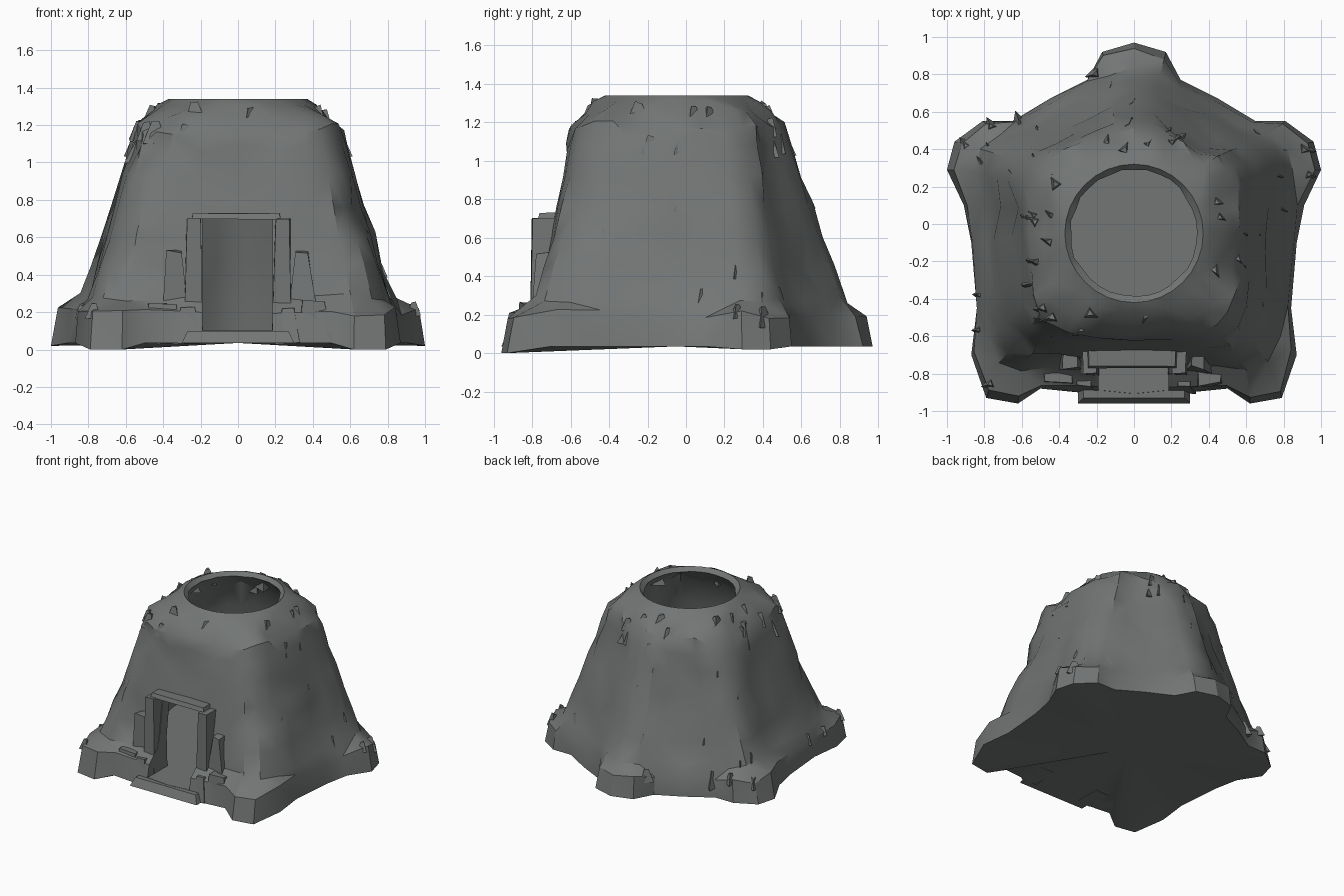
import bpy, bmesh, math, random
from mathutils import Vector

random.seed(11)
if "Cube" in bpy.data.objects:
    bpy.data.objects.remove(bpy.data.objects["Cube"])

rock = bpy.data.materials.new("grey_rock")
rock.use_nodes = True
COLOR = (0.17, 0.18, 0.178, 1)
rock.diffuse_color = COLOR
rock.node_tree.nodes["Principled BSDF"].inputs["Base Color"].default_value = COLOR

# Half outlines, running from the front around the left side to the back
FOOT = [(0, -.93), (.3, -.9), (.5, -.88), (.62, -.96), (.79, -.93), (.87, -.7),
        (.84, -.45), (.87, -.1), (.91, .1), (1, .29), (.96, .44), (.81, .55),
        (.65, .55), (.45, .67), (.25, .77), (.17, .92), (0, .97)]
BODY = [(0, -.76), (.25, -.76), (.45, -.76), (.6, -.78), (.72, -.74), (.78, -.6),
        (.8, -.42), (.8, -.1), (.81, .1), (.84, .28), (.82, .4), (.72, .48),
        (.58, .52), (.42, .62), (.26, .72), (.14, .8), (0, .83)]
CROWN = [(0, -.6), (.2, -.6), (.35, -.58), (.44, -.54), (.5, -.48), (.54, -.38),
         (.55, -.25), (.56, -.05), (.56, .08), (.55, .2), (.5, .3), (.44, .36),
         (.36, .4), (.27, .44), (.18, .48), (.1, .51), (0, .52)]


def full(half):
    return [Vector(p) for p in half] + [Vector((-x, y)) for x, y in half[-2:0:-1]]


FOOT, BODY, CROWN = full(FOOT), full(BODY), full(CROWN)
N = len(FOOT)


def blend(a, b, t, z, jitter=0.0, scale=1.0, dents=0.0):
    """Ring between two outlines; dents is the share of points knocked inward."""
    ring = []
    for p, q in zip(a, b):
        v = p.lerp(q, t) * scale * random.uniform(1 - jitter, 1 + jitter)
        if random.random() < dents:
            v *= .95
        ring.append(Vector((v.x, v.y, z + random.uniform(-jitter, jitter) * 2)))
    return ring


def circle(r, z, jitter=0.0):
    ring = []
    for i in range(N):
        a = math.tau * i / N
        s = r * random.uniform(1 - jitter, 1 + jitter)
        ring.append(Vector((s * math.sin(a), -.05 - s * math.cos(a), z)))
    return ring


def finish(name, bm):
    bmesh.ops.recalc_face_normals(bm, faces=bm.faces)
    mesh = bpy.data.meshes.new(name)
    bm.to_mesh(mesh)
    bm.free()
    mesh.materials.append(rock)
    ob = bpy.data.objects.new(name, mesh)
    bpy.context.collection.objects.link(ob)
    return ob


def block(name, x, y, z, inset=0.0, jitter=0.0):
    """Box between ranges, its top drawn in by inset."""
    bm = bmesh.new()
    bmesh.ops.create_cube(bm, size=1)
    for v in bm.verts:
        k = inset if v.co.z > 0 else 0
        v.co = [(r[0] + k) if c < 0 else (r[1] - k)
                for c, r in zip(v.co[:2], (x, y))] + [z[0] if v.co.z < 0 else z[1]]
        v.co += Vector([random.uniform(-jitter, jitter) for _ in range(3)])
    return finish(name, bm)


# Outer slopes, from the feet up to the crater lip
base = blend(FOOT, BODY, 0, .035)
for i, p in enumerate(base):
    if min(i, N - i) in (3, 4, 9, 10):
        p.z = 0 if p.y < 0 else .02
rings = [base, blend(FOOT, BODY, .24, .2, .015), blend(BODY, CROWN, 0, .28, .012)]
for t in (.18, .36, .54, .72, .88):
    rings.append(blend(BODY, CROWN, t * (1.12 - .12 * t), .28 + .9 * t, .012, 1, .12))
rings.append(blend(BODY, CROWN, 1, 1.18, .015, 1, .25))
rings += [blend(BODY, CROWN, 1, 1.25, .012, .87, .25), circle(.43, 1.31, .03),
          circle(.37, 1.34)]

# Thin walled cavity, from the lip down to the floor
rings += [circle(.34, 1.31, .02), blend(BODY, CROWN, 1, 1.18, .015, .82)]
for t in (.75, .5, .25):
    rings.append(blend(BODY, CROWN, t, .28 + .9 * t, .02, .87))
rings.append(blend(BODY, CROWN, 0, .1, 0, .89))

bm = bmesh.new()
loops = [[bm.verts.new(p) for p in ring] for ring in rings]
for low, high in zip(loops, loops[1:]):
    for i in range(N):
        j = (i + 1) % N
        bm.faces.new((low[i], low[j], high[j], high[i]))
for loop, z in ((loops[0], .035), (loops[-1], .1)):
    hub = bm.verts.new((0, -.05, z))
    for i in range(N):
        bm.faces.new((loop[i], loop[(i + 1) % N], hub))
bmesh.ops.triangulate(bm, faces=bm.faces)
mound = finish("rock_mound", bm)

# Doorway cut through the front wall
cutter = block("doorway_cutter", (-.19, .185), (-1.2, -.4), (.102, .71))
cutter.hide_render = True
mod = mound.modifiers.new("doorway", 'BOOLEAN')
mod.operation = 'DIFFERENCE'
mod.solver = 'EXACT'
mod.object = cutter
bpy.context.view_layer.objects.active = mound
bpy.ops.object.modifier_apply(modifier=mod.name)
bpy.data.objects.remove(cutter)
bpy.ops.object.select_all(action='DESELECT')
mound.select_set(True)
bpy.ops.object.shade_smooth_by_angle(angle=math.radians(32))

# Door surround, threshold and flanking stones
block("threshold", (-.3, .3), (-.96, -.62), (.035, .1), .03)
block("lintel", (-.25, .23), (-.77, -.62), (.7, .73), .01, .004)
for side, label in ((1, "left"), (-1, "right")):
    def span(a, b):
        return sorted((side * a, side * b))
    block(label + "_door_jamb", span(.185, .29), (-.81, -.63), (.04, .7), .012, .006)
    block(label + "_jamb_foot", span(.2, .33), (-.9, -.68), (.035, .22), .03, .01)
    block(label + "_flank_stone", span(.31, .5), (-.88, -.68), (.035, .25), .025, .015)
    block(label + "_wall_stone", span(.28, .41), (-.79, -.64), (.24, .52), .025, .015)


# Angular shards set into the slopes, as three sided wedges
def shards(name, levels, count, size):
    bm = bmesh.new()
    for _ in range(count):
        ring = rings[random.choice(levels)]
        i = random.randrange(N)
        p = ring[i].lerp(ring[(i + 1) % N], random.random())
        if abs(p.x) < .42 and p.y < 0 and p.z < .85:
            continue
        s = size * random.uniform(.7, 1.3)
        made = bmesh.ops.create_cone(bm, cap_ends=True, segments=3, radius1=s,
                                     radius2=s * .3, depth=s * 1.6)["verts"]
        turn = Vector((p.x, p.y, 0)).to_track_quat('X', 'Z')
        centre = p - Vector((p.x, p.y, 0)).normalized() * s * .45
        for v in made:
            v.co = turn @ (v.co * random.uniform(.8, 1.15)) + centre
    return finish(name, bm)


shards("crown_shards", [7, 8, 9], 26, .06)
shards("slope_shards", [3, 4, 5, 6], 10, .04)
shards("foot_shards", [1, 2], 18, .06)
